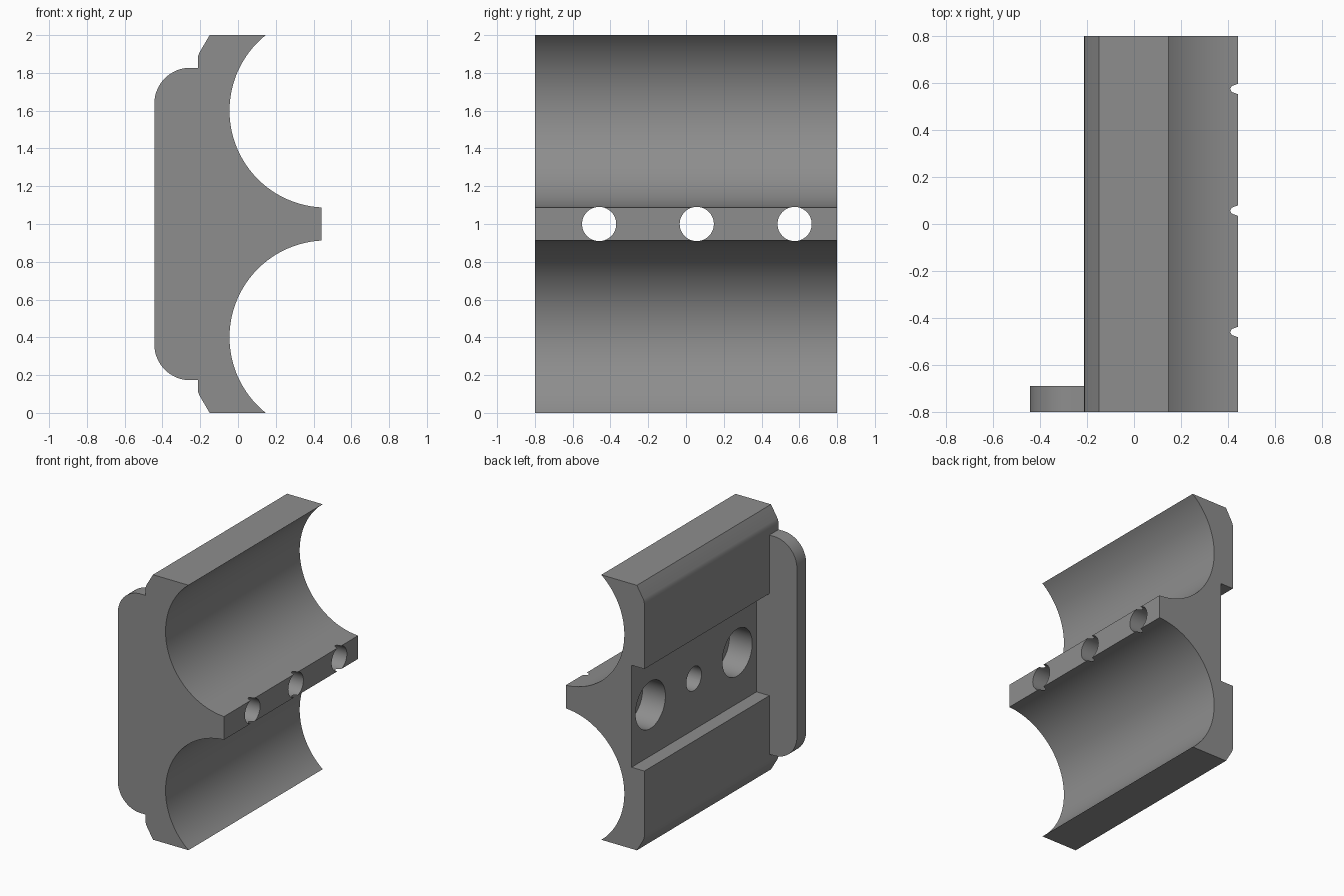
import bpy, bmesh, math

if "Cube" in bpy.data.objects:
    bpy.data.objects.remove(bpy.data.objects["Cube"])

HALF_Y = 0.8       # half length of the block
PLATE_Y = -0.69    # inner face of the end plate
STEP_X = -0.213    # back face of the block
SLOT_X = -0.106    # floor of the back slot
R, CX = 0.513, 0.468   # channel radius and centre

grey = bpy.data.materials.new("grey metal")
grey.diffuse_color = (0.27, 0.27, 0.27, 1)
grey.use_nodes = True
grey.node_tree.nodes["Principled BSDF"].inputs["Base Color"].default_value = grey.diffuse_color


def make_object(name, bm):
    bmesh.ops.recalc_face_normals(bm, faces=bm.faces)
    mesh = bpy.data.meshes.new(name)
    bm.to_mesh(mesh)
    bm.free()
    mesh.materials.append(grey)
    obj = bpy.data.objects.new(name, mesh)
    bpy.context.collection.objects.link(obj)
    return obj


def prism(name, profile, y0, y1):
    """Extrude an (x, z) outline along y."""
    bm = bmesh.new()
    face = bm.faces.new([bm.verts.new((x, y0, z)) for x, z in profile])
    out = bmesh.ops.extrude_face_region(bm, geom=[face])
    verts = [g for g in out["geom"] if isinstance(g, bmesh.types.BMVert)]
    bmesh.ops.translate(bm, verts=verts, vec=(0, y1 - y0, 0))
    return make_object(name, bm)


def bore(name, y, radius, x0, x1):
    """Round cutter along x at mid height."""
    circle = [2 * math.pi * i / 48 for i in range(48)]
    bm = bmesh.new()
    rings = [[bm.verts.new((x, y + radius * math.cos(a), 1 + radius * math.sin(a)))
              for a in circle] for x in (x0, x1)]
    for i in range(48):
        j = (i + 1) % 48
        bm.faces.new((rings[0][i], rings[0][j], rings[1][j], rings[1][i]))
    bm.faces.new(rings[0])
    bm.faces.new(rings[1])
    return make_object(name, bm)


def mirrored(upper):
    """Close an upper half outline with its mirror about z = 1."""
    return upper + [(x, 2 - z) for x, z in reversed(upper)]


def boolean(target, tool, operation):
    mod = target.modifiers.new(tool.name, "BOOLEAN")
    mod.operation, mod.solver, mod.object = operation, "EXACT", tool
    bpy.context.view_layer.objects.active = target
    bpy.ops.object.modifier_apply(modifier=mod.name)
    bpy.data.objects.remove(tool, do_unlink=True)


# Block with two round channels on the right side
a0 = math.pi - math.asin(0.4 / R)
a1 = math.pi + math.acos((CX - 0.443) / R)
arc = [(CX + R * math.cos(a), 1.6 + R * math.sin(a))
       for a in (a0 + (a1 - a0) * i / 48 for i in range(49))]
arc[0] = (arc[0][0], 2.0)
back = [(STEP_X, 1.86), (-0.211, 1.89), (-0.203, 1.91), (-0.15, 2.0)]
block = prism("clamp_block", mirrored(back + arc), -HALF_Y, HALF_Y)

# Slot along the back, stopping at the end plate
slot = prism("slot_cutter", mirrored([(-0.6, 1.385), (SLOT_X, 1.385)]), PLATE_Y, 1)
boolean(block, slot, "DIFFERENCE")

# End plate with rounded outer corners
corner = [(-0.253 - 0.19 * math.cos(a), 1.637 + 0.19 * math.sin(a))
          for a in (math.pi / 2 * i / 16 for i in range(17))]
plate = prism("end_plate", mirrored(corner + [(-0.16, 1.827)]), -HALF_Y, PLATE_Y)
boolean(block, plate, "UNION")

# Three through holes, the outer two counterbored from the slot
for i, y in enumerate((-0.46, 0.057, 0.575)):
    boolean(block, bore("hole_cutter", y, 0.0905, -0.6, 0.6), "DIFFERENCE")
    if i != 1:
        boolean(block, bore("counterbore_cutter", y, 0.178, -0.3, SLOT_X + 0.19), "DIFFERENCE")

# Smooth the curved walls, keep hard edges
bpy.ops.object.select_all(action="DESELECT")
block.select_set(True)
bpy.context.view_layer.objects.active = block
bpy.ops.object.shade_smooth_by_angle(angle=math.radians(30))
